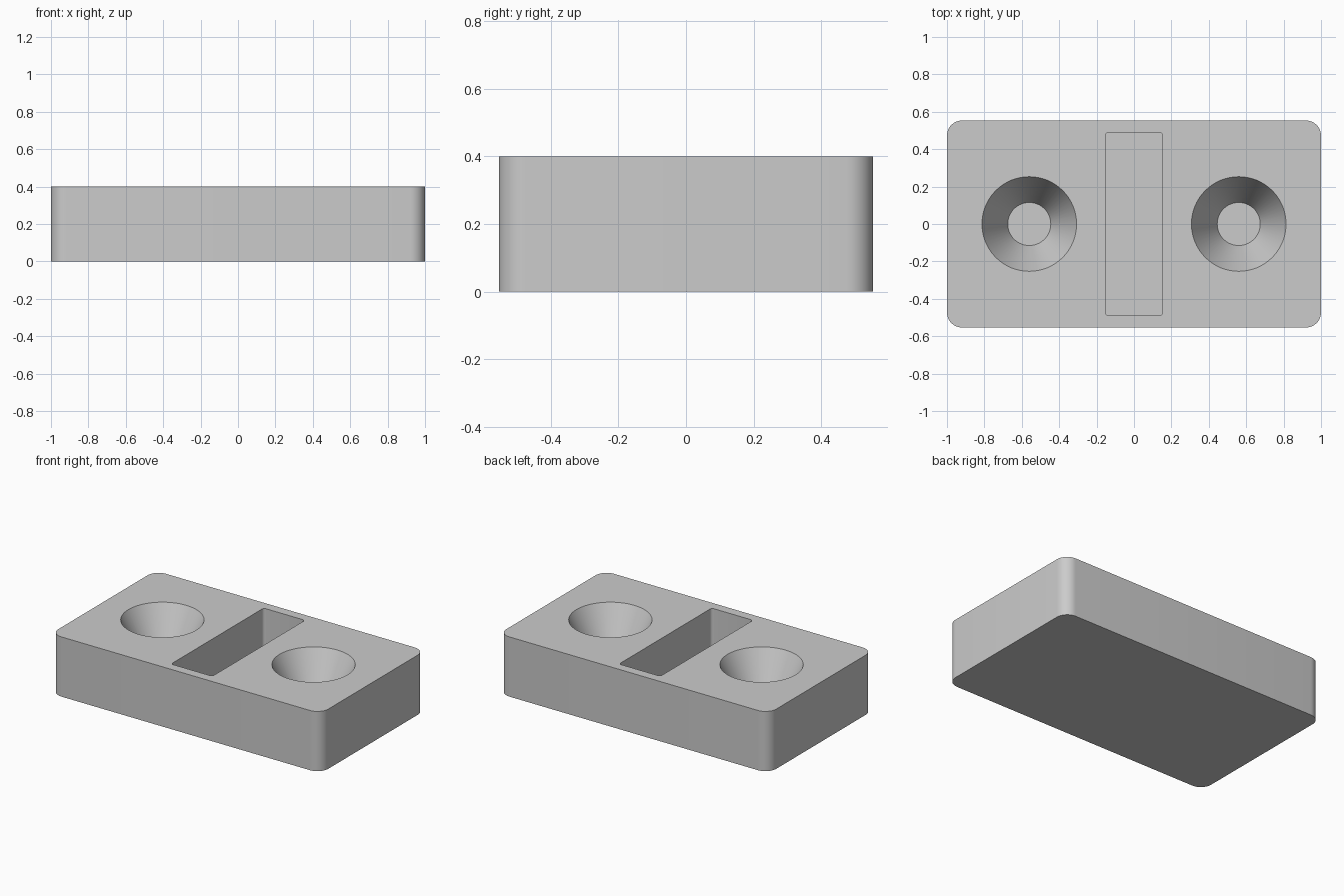
import bpy
import bmesh
from math import cos, sin, pi, radians

cube = bpy.data.objects.get("Cube")
if cube:
    bpy.data.objects.remove(cube, do_unlink=True)

HEIGHT = 0.4

grey = bpy.data.materials.new("plain grey")
grey.use_nodes = True
colour = (0.6, 0.6, 0.6, 1)
grey.diffuse_color = colour
grey.node_tree.nodes["Principled BSDF"].inputs["Base Color"].default_value = colour


def make_object(name, bm):
    bmesh.ops.recalc_face_normals(bm, faces=bm.faces)
    mesh = bpy.data.meshes.new(name)
    bm.to_mesh(mesh)
    bm.free()
    mesh.materials.append(grey)
    obj = bpy.data.objects.new(name, mesh)
    bpy.context.collection.objects.link(obj)
    return obj


def rounded_block(name, half_x, half_y, radius, bottom, top, steps=10):
    """Upright block with rounded vertical corners."""
    bm = bmesh.new()
    outline = []
    for quarter, (sx, sy) in enumerate([(1, 1), (-1, 1), (-1, -1), (1, -1)]):
        for i in range(steps + 1):
            a = (quarter + i / steps) * pi / 2
            outline.append(bm.verts.new((sx * (half_x - radius) + radius * cos(a),
                                         sy * (half_y - radius) + radius * sin(a), bottom)))
    base = bm.faces.new(outline)
    raised = bmesh.ops.extrude_face_region(bm, geom=[base], use_keep_orig=True)
    moved = [v for v in raised["geom"] if isinstance(v, bmesh.types.BMVert)]
    bmesh.ops.translate(bm, verts=moved, vec=(0, 0, top - bottom))
    return make_object(name, bm)


def cone_cutter(name, x, floor, floor_radius, rim_radius, over=0.05):
    """Tapered plug that reaches rim_radius exactly at the top face."""
    depth = HEIGHT - floor
    top_radius = rim_radius + (rim_radius - floor_radius) * over / depth
    bm = bmesh.new()
    bmesh.ops.create_cone(bm, cap_ends=True, segments=64, radius1=floor_radius,
                          radius2=top_radius, depth=depth + over)
    bmesh.ops.translate(bm, verts=bm.verts, vec=(x, 0, floor + (depth + over) / 2))
    return make_object(name, bm)


# Block with rounded corners
block = rounded_block("block", 1, 0.553, 0.08, 0, HEIGHT)

# Central slot and the two tapered holes
cutters = [rounded_block("slot_cutter", 0.153, 0.49, 0.02, 0.1, HEIGHT + 0.05, 5)]
for side, x in (("left", 0.56), ("right", -0.56)):
    cutters.append(cone_cutter(side + "_hole_cutter", x, 0.12, 0.115, 0.253))

bpy.context.view_layer.objects.active = block
block.select_set(True)
for cutter in cutters:
    mod = block.modifiers.new(cutter.name, "BOOLEAN")
    mod.operation = "DIFFERENCE"
    mod.solver = "EXACT"
    mod.object = cutter
    bpy.ops.object.modifier_apply(modifier=mod.name)
    bpy.data.objects.remove(cutter, do_unlink=True)

bpy.ops.object.shade_smooth_by_angle(angle=radians(30))
